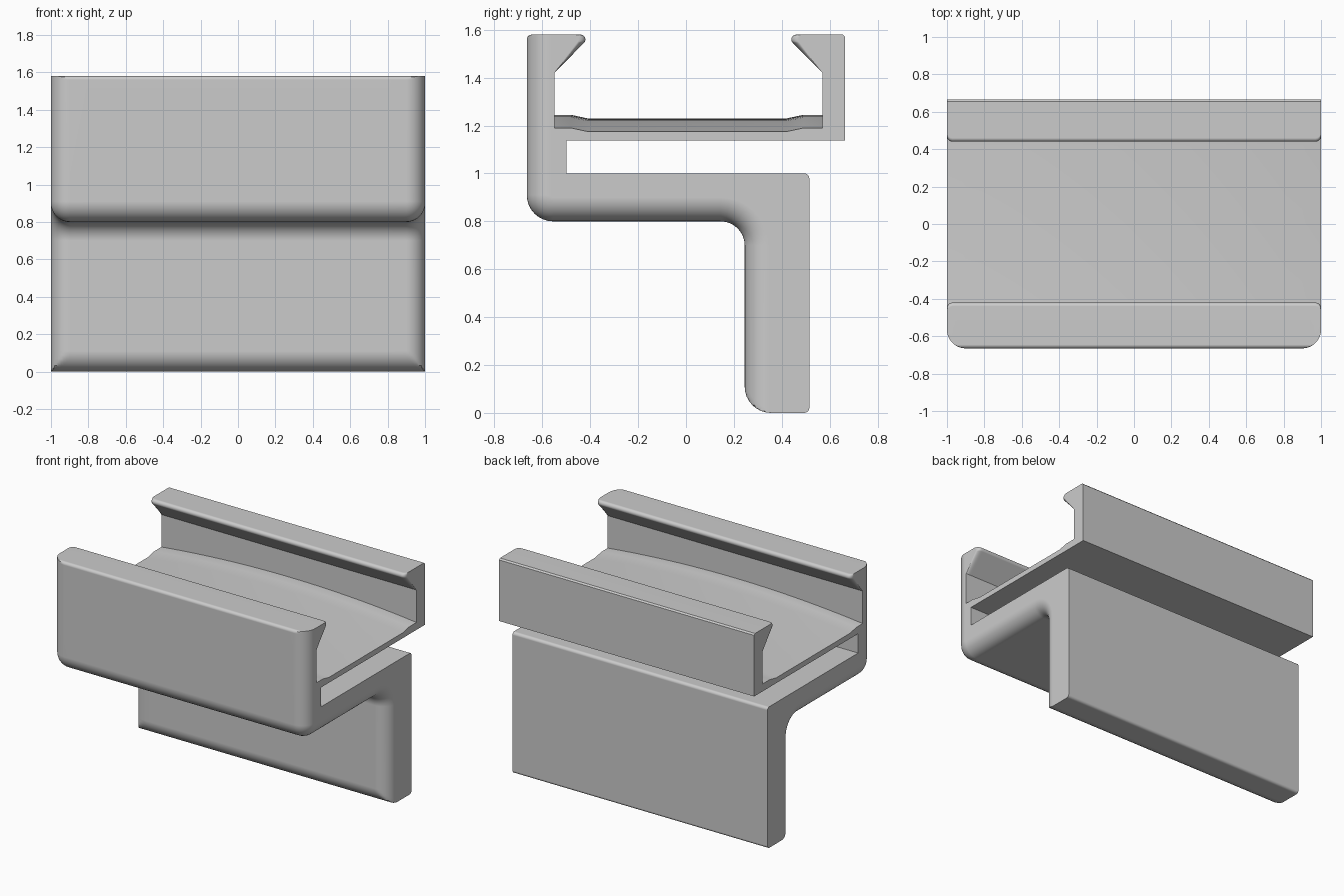
import bpy
import bmesh
from math import sin, cos, pi, radians, sqrt

cube = bpy.data.objects.get("Cube")
if cube:
    bpy.data.objects.remove(cube, do_unlink=True)

# One plain grey plastic
grey = bpy.data.materials.new("plain grey")
grey.use_nodes = True
colour = (0.6, 0.6, 0.6, 1)
grey.diffuse_color = colour
grey.node_tree.nodes["Principled BSDF"].inputs["Base Color"].default_value = colour

ROUND = 0.1       # large rounding along the ends of the front surfaces
TIP_ROUND = 0.03  # small rounding at the ends of the clip tips
ARCH = 0.055      # rise of the tray floor at mid length


def arc(y, z, r, start, end, steps=8):
    """Points of an arc in the side plane, angles in degrees."""
    angles = [radians(start + (end - start) * i / steps) for i in range(steps + 1)]
    return [(y + r * cos(a), z + r * sin(a)) for a in angles]


def clip(points, y_min):
    return [(max(y, y_min), z) for y, z in points]


def section(x):
    """Side outline of the bracket at position x."""
    u = max(0, (abs(x) - 1 + ROUND) / ROUND)
    d = ROUND * (1 - sqrt(max(0, 1 - u * u)))
    v = max(0, (abs(x) - 1 + TIP_ROUND) / TIP_ROUND)
    e = TIP_ROUND * (1 - sqrt(max(0, 1 - v * v)))
    a = ARCH * (1 - x * x)

    # Front wall, arm underside and hanging leg
    pts = clip(arc(-0.645, 1.56, 0.02, 90, 180, 4), -0.665 + d)
    pts += arc(-0.555, 0.91, 0.11 - d, 180, 270)
    pts += arc(0.145, 0.70, 0.1 + d, 90, 0)
    pts += clip(arc(0.355, 0.11, 0.11, 180, 270), 0.245 + d)
    pts += arc(0.495, 0.02, 0.02, 270, 360, 4)
    pts += arc(0.495, 0.98, 0.02, 0, 90, 4)
    # Slot under the tray, then the back wall
    pts += [(-0.5, 1.0), (-0.5, 1.137), (0.665, 1.137), (0.665, 1.57), (0.655, 1.58)]
    # Back clip tip
    pts += arc(0.46 + e, 1.56, 0.02, 90, 225, 6)
    # Arched tray floor with raised margins
    pts += [(0.57, 1.42), (0.57, 1.19 + a), (0.49, 1.19 + a), (0.42, 1.175 + a),
            (-0.41, 1.175 + a), (-0.48, 1.19 + a), (-0.55, 1.19 + a), (-0.55, 1.42)]
    # Front clip tip
    pts += arc(-0.44 - e, 1.56, 0.02, -45, 90, 6)
    return pts


# Stations along the length, denser in the rounded ends
half = [(1 - ROUND) * i / 10 for i in range(1, 11)]
half += [1 - ROUND + ROUND * sin(pi / 2 * i / 10) for i in range(1, 11)]
stations = [-x for x in reversed(half)] + [0] + half

# Loft the outline through the stations
bm = bmesh.new()
rings = [[bm.verts.new((x, y, z)) for y, z in section(x)] for x in stations]
for r0, r1 in zip(rings, rings[1:]):
    n = len(r0)
    for i in range(n):
        j = (i + 1) % n
        bm.faces.new((r0[i], r0[j], r1[j], r1[i]))
bm.faces.new(rings[0])
bm.faces.new(rings[-1])
bmesh.ops.remove_doubles(bm, verts=bm.verts, dist=0.00005)
bmesh.ops.recalc_face_normals(bm, faces=bm.faces)

mesh = bpy.data.meshes.new("clip_bracket")
bm.to_mesh(mesh)
bm.free()
mesh.materials.append(grey)
bracket = bpy.data.objects.new("clip_bracket", mesh)
bpy.context.collection.objects.link(bracket)

bpy.ops.object.select_all(action='DESELECT')
bracket.select_set(True)
bpy.context.view_layer.objects.active = bracket
bpy.ops.object.shade_smooth_by_angle(angle=radians(30))
weighted = bracket.modifiers.new("weighted_normals", 'WEIGHTED_NORMAL')
weighted.keep_sharp = True
